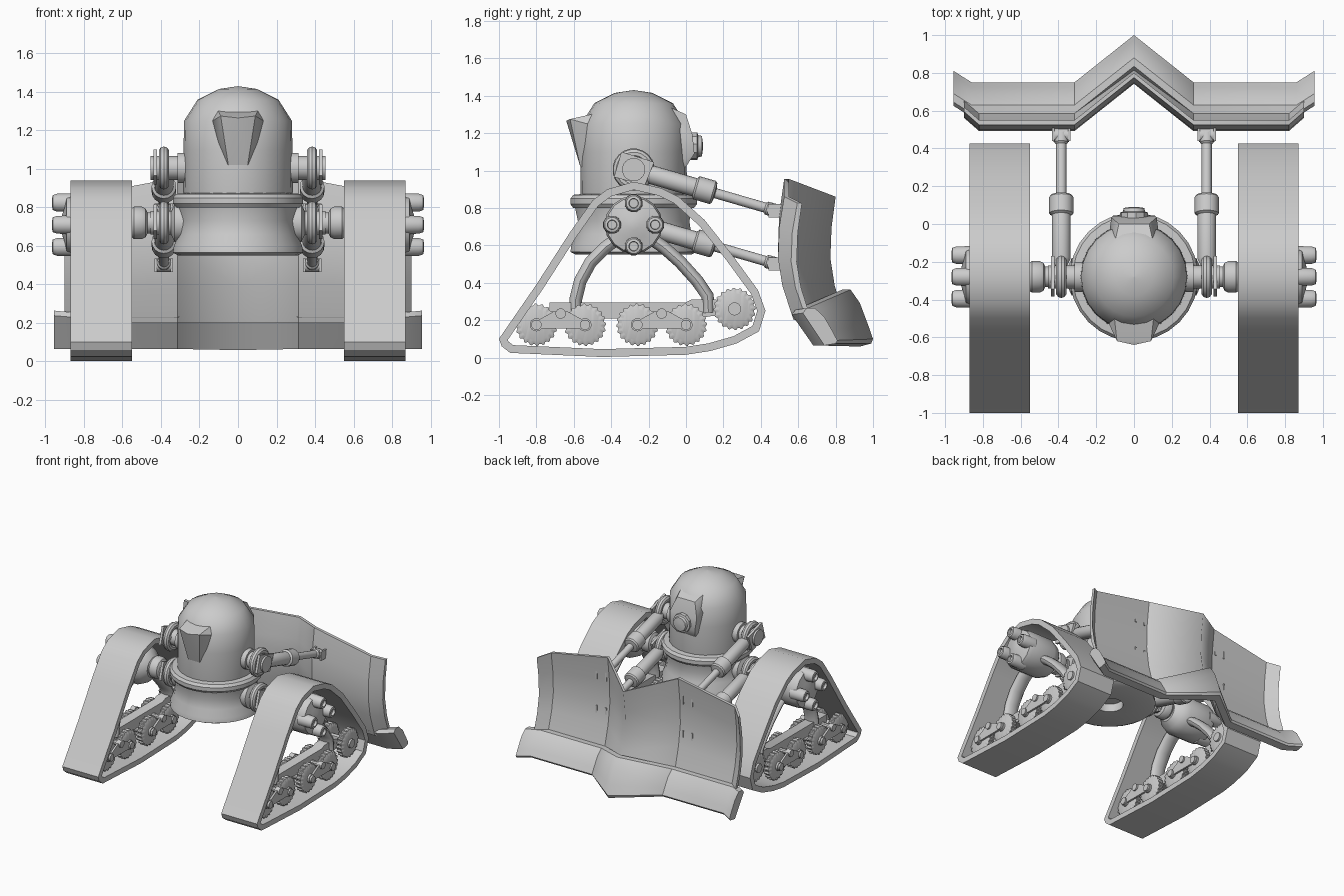
import bpy, bmesh, math
from mathutils import Vector

if "Cube" in bpy.data.objects:
    bpy.data.objects.remove(bpy.data.objects["Cube"])


def finish(name, bm, mirror=False, angle=35):
    bmesh.ops.remove_doubles(bm, verts=bm.verts, dist=1e-5)
    bmesh.ops.recalc_face_normals(bm, faces=bm.faces)
    me = bpy.data.meshes.new(name)
    bm.to_mesh(me)
    bm.free()
    ob = bpy.data.objects.new(name, me)
    bpy.context.collection.objects.link(ob)
    bpy.ops.object.select_all(action='DESELECT')
    ob.select_set(True)
    bpy.context.view_layer.objects.active = ob
    bpy.ops.object.shade_smooth_by_angle(angle=math.radians(angle))
    if mirror:
        m = ob.modifiers.new("Mirror", 'MIRROR')
        m.merge_threshold = 0.0005
    return ob


def loft(bm, rings, caps=True, closed=False):
    """Skin a list of equal-length closed rings."""
    vs = [[bm.verts.new(p) for p in r] for r in rings]
    n = len(vs[0])
    pairs = list(zip(vs, vs[1:])) + ([(vs[-1], vs[0])] if closed else [])
    for a, b in pairs:
        for i in range(n):
            j = (i + 1) % n
            bm.faces.new((a[i], a[j], b[j], b[i]))
    if caps and not closed:
        bm.faces.new(vs[0])
        bm.faces.new(vs[-1])


def turn(bm, prof, origin, axis, n=20, caps=True, closed=False):
    """Revolve (radius, height) points about an axis."""
    o, a = Vector(origin), Vector(axis).normalized()
    u = a.orthogonal().normalized()
    v = a.cross(u)
    rings = [[o + a * h + (u * math.cos(t) + v * math.sin(t)) * max(r, 1e-4)
              for t in [2 * math.pi * k / n for k in range(n)]] for r, h in prof]
    loft(bm, rings, caps, closed)


def rod_x(bm, y, z, x0, x1, r, n=16):
    turn(bm, [(r, x0), (r, x1)], (0, y, z), (1, 0, 0), n)


def prism(bm, yz, x0, x1):
    loft(bm, [[(x, y, z) for y, z in yz] for x in (x0, x1)])


def hull(name, pts):
    bm = bmesh.new()
    for x, y, z in pts:
        for s in ((-1, 1) if x else (1,)):
            bm.verts.new((s * x, y, z))
    bmesh.ops.convex_hull(bm, input=bm.verts)
    finish(name, bm, angle=40)


CY = -0.28
Z = (0, 0, 1)

# Domed cabin
bm = bmesh.new()
turn(bm, [(.27, .80), (.285, .88), (.283, 1.10), (.28, 1.25), (.21, 1.36), (.10, 1.415), (0, 1.43)],
     (0, CY, 0), Z, 24)
finish("cabin_dome", bm)

# Skirt under the cabin, with a round opening below
bm = bmesh.new()
turn(bm, [(.10, .62), (.10, .555), (.31, .55), (.34, .565), (.335, .60), (.31, .66), (.30, .73),
          (.315, .80), (.27, .84)], (0, CY, 0), Z, 28)
finish("cabin_skirt", bm)

# Collar ring
bm = bmesh.new()
turn(bm, [(.27, .80), (.325, .80), (.34, .82), (.34, .85), (.325, .87), (.27, .875)],
     (0, CY, 0), Z, 28, closed=True)
finish("cabin_collar", bm)

# Front visor, rear panel and rear knob
hull("front_visor", [(.09, -.62, 1.275), (0, -.64, 1.265), (.132, -.53, 1.25), (.11, -.44, 1.315),
                     (.05, -.565, 1.02), (.065, -.50, 1.02), (.10, -.54, 1.13)])
hull("rear_panel", [(.10, -.09, 1.34), (.13, -.04, 1.22), (.12, .035, 1.19), (.11, .045, 1.09),
                    (.08, .0, 1.02), (.09, -.06, 1.02), (.08, .0, 1.30)])
bm = bmesh.new()
turn(bm, [(.075, -.02), (.075, .06), (.06, .065), (.055, .085), (.02, .09)], (0, 0, 1.13), (0, 1, 0), 10)
finish("rear_knob", bm)

# Track belt: outer outline, with the inner one offset along corner normals
outer = [(-1.0, .10), (-.985, .06), (-.94, .025), (-.45, .003), (0, .015), (.13, .035), (.27, .075),
         (.39, .14), (.425, .25), (.385, .36), (.25, .545), (.10, .735), (-.04, .86), (-.13, .905),
         (-.28, .94), (-.42, .90), (-.50, .84), (-.62, .67), (-.80, .39)]
pts = [Vector(p) for p in outer]
inner = []
for i, p in enumerate(pts):
    d0 = (p - pts[i - 1]).normalized()
    d1 = (pts[(i + 1) % len(pts)] - p).normalized()
    n0, n1 = Vector((-d0.y, d0.x)), Vector((-d1.y, d1.x))
    inner.append(p + (n0 + n1) * (.042 / (1 + n0.dot(n1))))
bm = bmesh.new()
loft(bm, [[(x, q.x, q.y) for q in ring] for ring, x in
          ((pts, .55), (pts, .87), (inner, .87), (inner, .55))], closed=True)
finish("track_belt", bm, True, 30)

# Drive hub with four bolts, and the axle to the cabin
bm = bmesh.new()
turn(bm, [(.08, .56), (.13, .60), (.155, .66), (.155, .86), (.145, .89), (.08, .905), (.03, .92)],
     (0, CY, .71), (1, 0, 0), 16)
for k in range(4):
    a = k * math.pi / 2
    turn(bm, [(.05, .84), (.048, .94), (.04, .962), (.026, .965), (.024, .945)],
         (0, CY + .115 * math.cos(a), .71 + .115 * math.sin(a)), (1, 0, 0), 12)
finish("drive_hub", bm, True)
bm = bmesh.new()
turn(bm, [(.10, .26), (.10, .33), (.055, .35), (.055, .47), (.075, .48), (.085, .50), (.085, .54),
          (.07, .56), (.07, .62)], (0, CY, .72), (1, 0, 0), 20)
finish("axle", bm, True)

# Arched legs from the hub to the bogie beam
bm = bmesh.new()
for path in ([(-.33, .66), (-.43, .59), (-.51, .51), (-.565, .41), (-.59, .31), (-.59, .24)],
             [(-.22, .66), (-.12, .59), (-.03, .51), (.06, .41), (.115, .33), (.12, .24)]):
    ps = [Vector((.71, y, z)) for y, z in path]
    rings = []
    for i, p in enumerate(ps):
        d = (ps[min(i + 1, 5)] - ps[max(i - 1, 0)]).normalized()
        nrm = Vector((0, -d.z, d.y))
        rings.append([p + Vector((.06 * math.cos(t), 0, 0)) + nrm * .035 * math.sin(t)
                      for t in [2 * math.pi * k / 14 for k in range(14)]])
    loft(bm, rings)
finish("track_legs", bm, True)

# Bogie beam
bm = bmesh.new()
prism(bm, [(-.73, .24), (-.73, .295), (.0, .295), (.03, .31), (.16, .31), (.28, .28), (.26, .24), (.06, .21),
           (-.68, .21)], .67, .75)
finish("bogie_beam", bm, True)

# Toothed road wheels and idler
bm = bmesh.new()
WHEELS = [(-.80, .175), (-.54, .175), (-.26, .175), (0, .175), (.26, .26)]
for y, z in WHEELS:
    for x0 in (.595, .765):
        rings = []
        for x, s in ((x0, .8), (x0 + .01, 1), (x0 + .05, 1), (x0 + .06, .8)):
            rings.append([(x, y + s * r * math.cos(t), z + s * r * math.sin(t)) for r, t in
                          [(.113 if k % 4 < 2 else .104, 2 * math.pi * k / 80) for k in range(80)]])
        loft(bm, rings)
    rod_x(bm, y, z, .58, .84, .035)
finish("road_wheels", bm, True)

# Rocker links joining the wheel pairs, on both sides of each track
bm = bmesh.new()
for x in (.577, .828):
    for y0, y1 in ((-.80, -.54), (-.26, 0)):
        m = (y0 + y1) / 2
        prism(bm, [(y0, .155), (y1, .155), (y1, .195), (m + .04, .245), (m - .04, .245), (y0, .195)],
              x, x + .015)
        for y, z, r in ((y0, .175, .028), (y1, .175, .028), (m, .235, .028)):
            rod_x(bm, y, z, x - .012, x + .027, r, 12)
for m in (-.67, -.13):
    rod_x(bm, m, .235, .57, .85, .02, 10)
finish("rocker_links", bm, True)

# Blade lift arms: the same ram at two heights
for label, dz in (("upper", 0), ("lower", -.285)):
    bm = bmesh.new()
    a, b = Vector((.385, CY, 1.005 + dz)), Vector((.385, .48, .785 + dz))
    L = (b - a).length
    turn(bm, [(.025, -.09), (.03, .06), (.05, .10), (.05, .34), (.064, .35), (.064, .44), (.055, .45),
              (.027, .455), (.027, L - .06), (.036, L - .05), (.036, L)], a, b - a, 16)
    rod_x(bm, b.y - .01, b.z, .345, .425, .036)
    finish(label + "_lift_ram", bm, True)
    bm = bmesh.new()
    rod_x(bm, CY, 1.005 + dz, .22, .455, .062, 20)
    rod_x(bm, CY, 1.005 + dz, .27, .315, .08, 20)
    prism(bm, [(y, z + dz) for y, z in ((-.345, 1.10), (-.385, .965), (-.22, .92), (-.17, 1.045))], .42, .44)
    turn(bm, [(.085 + .028 * math.cos(t), .385 + .028 * math.sin(t)) for t in
              [2 * math.pi * k / 10 for k in range(10)]], (0, CY, 1.005 + dz), (1, 0, 0), 20, closed=True)
    finish(label + "_ram_pivot", bm, True)
    bm = bmesh.new()
    for x in (.337, .42):
        prism(bm, [(y, z + dz) for y, z in ((.44, .75), (.44, .82), (.535, .82), (.535, .75))], x, x + .013)
    finish(label + "_blade_clevis", bm, True)

# Plough blade: curved section swept through a V, half built and mirrored
section = [(.55, 1.0), (.528, .75), (.522, .5), (.545, .28), (.60, .0),
           (.575, .0), (.515, .28), (.492, .5), (.498, .75), (.525, 1.0)]
bm = bmesh.new()
rings = []
for x, dy, top in ((0, .25, .86), (.315, 0, .955), (.82, 0, .86), (.90, .07, .825)):
    rings.append([(x, y + dy, .20 + t * (top - .20)) for y, t in section])
loft(bm, rings, caps=False)
bm.verts.ensure_lookup_table()
bm.faces.new(bm.verts[-len(section):])
finish("plough_blade", bm, True, 28)

# Cutting lip along the foot of the blade
lip = [(.565, .23), (.585, .255), (.63, .255), (.68, .21), (.725, .135), (.75, .09), (.74, .075), (.68, .065)]
bm = bmesh.new()
rings = []
for x, dy, k in ((0, .25, 1.6), (.315, 0, 1), (.86, 0, 1), (.955, .06, 1.05)):
    rings.append([(x, y + dy, .075 + (z - .075) * k) for y, z in lip])
loft(bm, rings, caps=False)
bm.verts.ensure_lookup_table()
bm.faces.new(bm.verts[-len(lip):])
finish("cutting_lip", bm, True, 30)
